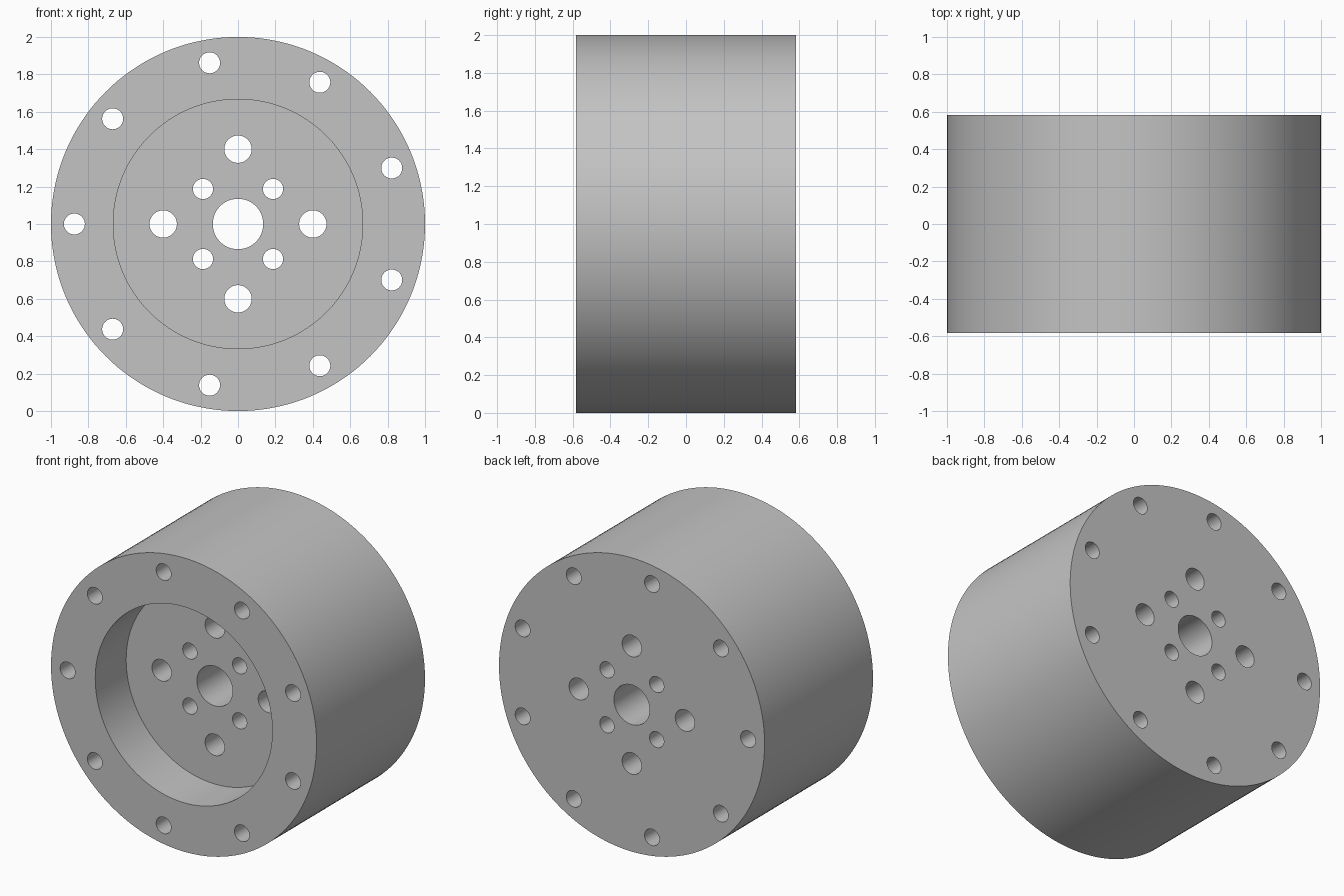
import bpy
import bmesh
from math import cos, sin, radians
from mathutils import Matrix, Vector

cube = bpy.data.objects.get("Cube")
if cube:
    bpy.data.objects.remove(cube, do_unlink=True)

HALF = 0.583          # half the thickness along y
RECESS_DEPTH = 0.333
AXIS_Z = 1.0

grey = bpy.data.materials.new("plain grey")
grey.use_nodes = True
colour = (0.55, 0.55, 0.55, 1)
grey.diffuse_color = colour
grey.node_tree.nodes["Principled BSDF"].inputs["Base Color"].default_value = colour


def add_cylinder(bm, radius, y0, y1, x=0, z=0, sides=48):
    """Add a closed cylinder lying along y, placed relative to the wheel axis."""
    place = Matrix.Translation(Vector((x, (y0 + y1) / 2, AXIS_Z + z)))
    bmesh.ops.create_cone(bm, cap_ends=True, segments=sides, radius1=radius,
                          radius2=radius, depth=y1 - y0,
                          matrix=place @ Matrix.Rotation(radians(90), 4, "X"))


def to_object(name, bm):
    mesh = bpy.data.meshes.new(name)
    bm.to_mesh(mesh)
    bm.free()
    mesh.materials.append(grey)
    obj = bpy.data.objects.new(name, mesh)
    bpy.context.collection.objects.link(obj)
    return obj


# Solid hub
bm = bmesh.new()
add_cylinder(bm, 1.0, -HALF, HALF, sides=144)
hub = to_object("hub_body", bm)

# Round recess in the front
bm = bmesh.new()
add_cylinder(bm, 0.667, -HALF - 0.1, -HALF + RECESS_DEPTH, sides=128)
recess = to_object("recess_cutter", bm)

# Through holes: (count, ring radius, hole radius, first angle)
rings = [
    (1, 0, 0.135, 0),         # centre bore
    (4, 0.265, 0.054, 45),    # small diagonal holes
    (4, 0.4, 0.073, 0),       # large cross holes
    (9, 0.875, 0.056, 20),    # rim bolt holes
]
bm = bmesh.new()
for count, ring, radius, start in rings:
    for i in range(count):
        a = radians(start + 360 * i / count)
        add_cylinder(bm, radius, -HALF - 0.2, HALF + 0.2, ring * cos(a), ring * sin(a))
holes = to_object("hole_cutters", bm)

# Cut the hub, then discard the cutters
for cutter in (recess, holes):
    cutter.hide_render = True
    mod = hub.modifiers.new(cutter.name, "BOOLEAN")
    mod.operation = "DIFFERENCE"
    mod.solver = "EXACT"
    mod.object = cutter

bpy.ops.object.select_all(action="DESELECT")
bpy.context.view_layer.objects.active = hub
hub.select_set(True)
for mod in list(hub.modifiers):
    bpy.ops.object.modifier_apply(modifier=mod.name)
for cutter in (recess, holes):
    bpy.data.objects.remove(cutter, do_unlink=True)

bpy.ops.object.shade_smooth_by_angle(angle=radians(30))
